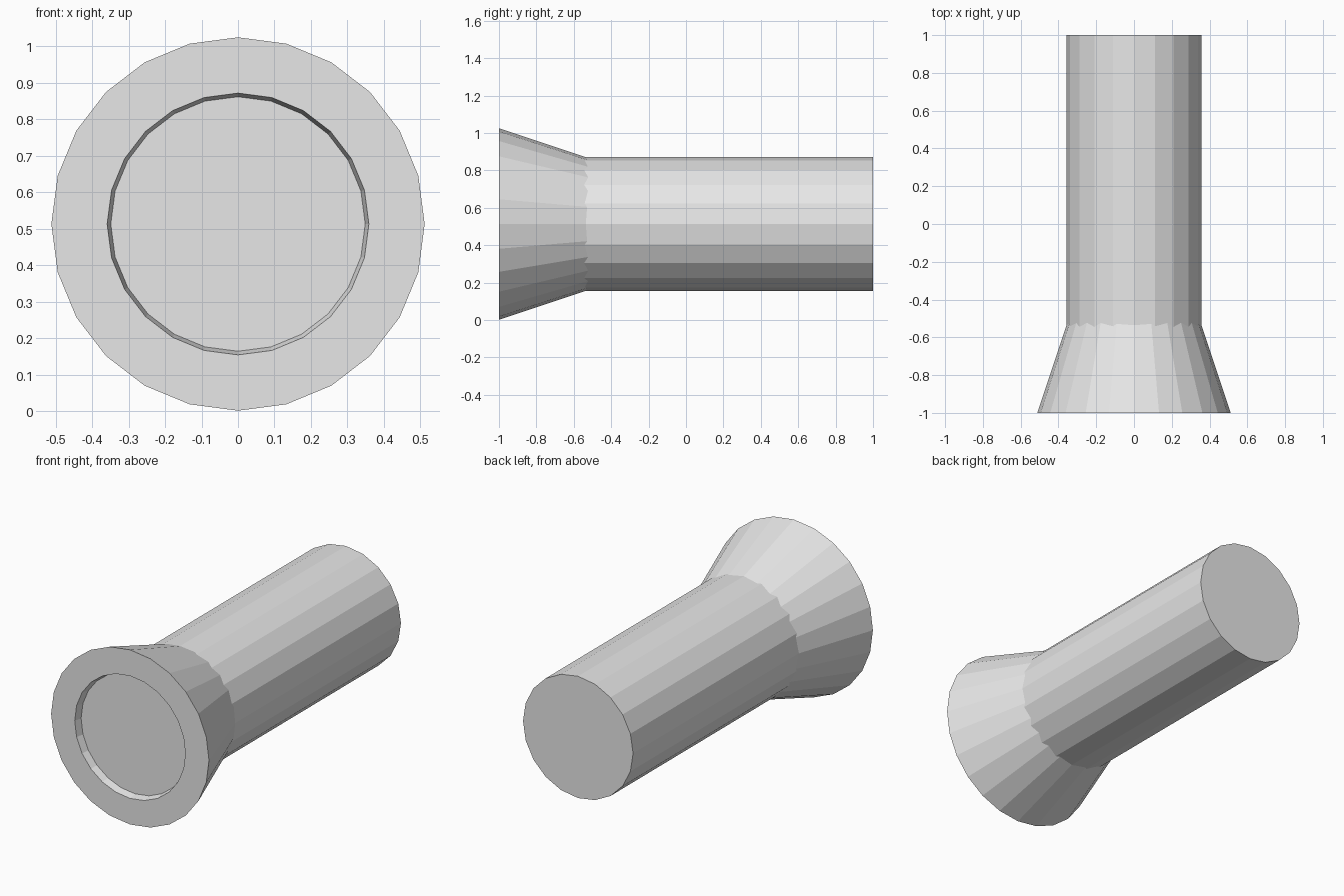
import bpy
import bmesh
from math import cos, sin, tau

cube = bpy.data.objects.get("Cube")
if cube:
    bpy.data.objects.remove(cube, do_unlink=True)

AXIS_Z = 0.513

grey = bpy.data.materials.new("light grey")
grey.use_nodes = True
colour = (0.8, 0.8, 0.8, 1)
grey.diffuse_color = colour
grey.node_tree.nodes["Principled BSDF"].inputs["Base Color"].default_value = colour


def lathe(name, profile, sides):
    """Turn (radius, y) points about the long axis and cap both ends."""
    bm = bmesh.new()
    rings = [[bm.verts.new((r * cos(tau * i / sides), y, r * sin(tau * i / sides)))
              for i in range(sides)] for r, y in profile]
    for a, b in zip(rings, rings[1:]):
        for i in range(sides):
            j = (i + 1) % sides
            bm.faces.new((a[i], a[j], b[j], b[i]))
    bm.faces.new(rings[0])
    bm.faces.new(rings[-1])
    bmesh.ops.recalc_face_normals(bm, faces=bm.faces)
    mesh = bpy.data.meshes.new(name)
    bm.to_mesh(mesh)
    bm.free()
    mesh.materials.append(grey)
    obj = bpy.data.objects.new(name, mesh)
    obj.location.z = AXIS_Z
    bpy.context.collection.objects.link(obj)
    return obj


# Long handle, its front end buried in the head
lathe("handle", [(0.357, -0.6), (0.357, 1)], 20)

# Flared head: recessed lens floor, lens wall, flat rim, cone into the handle
lathe("flared_head", [(0.349, -0.955), (0.359, -1), (0.512, -1), (0.345, -0.5)], 24)
